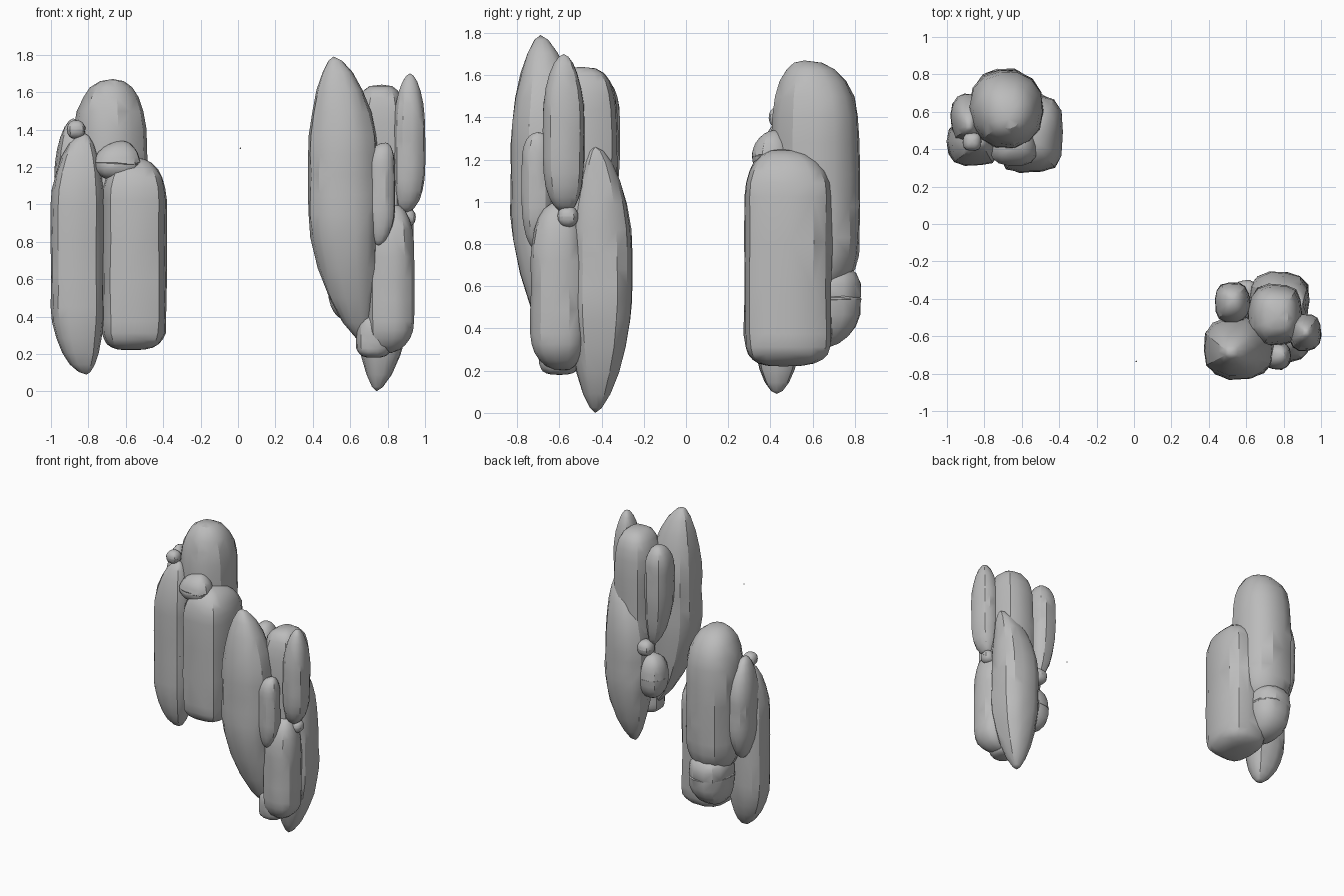
import bpy
import bmesh
import random
from math import sin, cos, pi
from mathutils import Vector

random.seed(4)
if "Cube" in bpy.data.objects:
    bpy.data.objects.remove(bpy.data.objects["Cube"], do_unlink=True)

# One plain stone colour
stone = bpy.data.materials.new("grey_stone")
stone.use_nodes = True
stone.diffuse_color = (0.5, 0.5, 0.5, 1)
stone.node_tree.nodes["Principled BSDF"].inputs["Base Color"].default_value = stone.diffuse_color

# End shapes: a low power gives a point, a high power a flat end
POINT, TAPER, ROUND, BLUNT = 1.55, 1.8, 2.2, 3.0
SIDES = 14
STEPS = 6


def signed_power(value, power):
    return abs(value) ** power * (1 if value >= 0 else -1)


def end_levels(length, power):
    """Distance from the tip and radius factor along one rounded end."""
    levels = []
    for i in range(1, STEPS + 1):
        a = i / STEPS * pi / 2
        levels.append((length * (1 - cos(a) ** (2 / power)), sin(a) ** (2 / power)))
    return levels


def finish(bm, name):
    mesh = bpy.data.meshes.new(name)
    bmesh.ops.recalc_face_normals(bm, faces=bm.faces)
    bm.to_mesh(mesh)
    bm.free()
    mesh.materials.append(stone)
    obj = bpy.data.objects.new(name, mesh)
    bpy.context.collection.objects.link(obj)
    bpy.ops.object.select_all(action="DESELECT")
    obj.select_set(True)
    bpy.context.view_layer.objects.active = obj
    bpy.ops.object.shade_smooth_by_angle(angle=pi / 6)


def rock(name, x, y, z, top=ROUND, base=ROUND, top_part=0.35, base_part=0.35,
         top_at=None, base_at=None, square=2.5):
    """A worn stone filling the box x, y, z, with its two tips placed freely."""
    height = z[1] - z[0]
    middle = Vector((sum(x) / 2, sum(y) / 2))
    half = Vector((x[1] - x[0], y[1] - y[0])) / 2
    top_tip, base_tip = Vector(top_at or middle), Vector(base_at or middle)

    # Height, radius and centre of each ring, from the bottom up
    rings = []
    for d, r in end_levels(height * base_part, base):
        rings.append((z[0] + d, r, middle.lerp(base_tip, 1 - r)))
    low, high = z[0] + height * base_part, z[1] - height * top_part
    for f in (0.33, 0.67):
        rings.append((low + (high - low) * f, 1.0, middle))
    for d, r in reversed(end_levels(height * top_part, top)):
        rings.append((z[1] - d, r, middle.lerp(top_tip, 1 - r)))

    bm = bmesh.new()
    turn = random.uniform(-0.1, 0.1)
    columns = [random.uniform(0.97, 1.03) for _ in range(SIDES)]
    loops = []
    for level, r, centre in rings:
        loop = []
        for i in range(SIDES):
            a = 2 * pi * i / SIDES + turn
            wear = r * columns[i] * random.uniform(0.975, 1.02)
            px = centre.x + half.x * wear * signed_power(cos(a), 2 / square)
            py = centre.y + half.y * wear * signed_power(sin(a), 2 / square)
            loop.append(bm.verts.new((px, py, level)))
        loops.append(loop)
    for lower, upper in zip(loops, loops[1:]):
        for i in range(SIDES):
            j = (i + 1) % SIDES
            bm.faces.new((lower[i], lower[j], upper[j], upper[i]))
    for loop, tip, level in ((loops[0], base_tip, z[0]), (loops[-1], top_tip, z[1])):
        pole = bm.verts.new((tip.x, tip.y, level))
        for i in range(SIDES):
            bm.faces.new((loop[i], loop[(i + 1) % SIDES], pole))
    bmesh.ops.triangulate(bm, faces=bm.faces)
    finish(bm, name)


def pebble(name, centre, size):
    x, y, z = [(c - size, c + size) for c in centre]
    rock(name, x, y, z, top_part=0.5, base_part=0.5)


# Rear cluster, on the -x side
rock("rear_tall_pillar", x=(-.88, -.48), y=(.4, .83), z=(.55, 1.67), top=2.4,
     base_part=.25, top_at=(-.67, .56), square=2.2)
rock("rear_outer_column", x=(-1, -.71), y=(.31, .56), z=(.09, 1.38), top=TAPER,
     base=TAPER, top_part=.3, base_part=.28, top_at=(-.82, .44), base_at=(-.81, .43))
rock("rear_block", x=(-.73, -.38), y=(.27, .69), z=(.22, 1.25), base=BLUNT,
     top_part=.22, base_part=.15, top_at=(-.55, .45), base_at=(-.58, .46), square=2.9)
rock("rear_side_sliver", x=(-.98, -.8), y=(.43, .7), z=(.68, 1.46),
     top=TAPER, base=TAPER, top_at=(-.88, .52), top_part=.4)
rock("rear_capstone", x=(-.77, -.52), y=(.31, .5), z=(1.13, 1.34),
     top=TAPER, top_part=.55, base_part=.4, top_at=(-.62, .42))
rock("rear_foot_boulder", x=(-.84, -.54), y=(.5, .83), z=(.3, .69), top=BLUNT,
     base_part=.6, base_at=(-.7, .6), top_at=(-.7, .72))
pebble("rear_pebble", (-.865, .44, 1.4), .05)

# Front cluster, on the +x side
rock("front_great_spire", x=(.37, .75), y=(-.83, -.5), z=(.25, 1.79), top=1.65,
     base=POINT, top_part=.34, base_part=.45, top_at=(.51, -.69), base_at=(.69, -.57))
rock("front_back_spire", x=(.61, .94), y=(-.57, -.25), z=(0, 1.26), top=TAPER,
     base=POINT, base_part=.42, top_part=.4, top_at=(.9, -.43), base_at=(.74, -.43))
rock("front_core_column", x=(.61, .9), y=(-.65, -.32), z=(.5, 1.64), top=BLUNT,
     top_part=.3, top_at=(.77, -.5), square=2.8)
rock("front_side_spire", x=(.83, 1), y=(-.68, -.48), z=(.95, 1.7), top=TAPER,
     top_part=.4, top_at=(.92, -.58), base_at=(.88, -.57))
rock("front_lower_column", x=(.69, .94), y=(-.74, -.48), z=(.2, 1), base_part=.22,
     top_at=(.84, -.6), base_at=(.77, -.58))
rock("front_finger", x=(.69, .84), y=(-.78, -.63), z=(.78, 1.33), base=TAPER,
     top_part=.25, top_at=(.79, -.7), base_at=(.75, -.72))
rock("front_inner_finger", x=(.43, .62), y=(-.53, -.31), z=(.8, 1.59),
     base=TAPER, top_part=.25, base_part=.55, top_at=(.53, -.41), base_at=(.58, -.4))
rock("front_inner_boulder", x=(.48, .7), y=(-.54, -.32), z=(.38, .72),
     top_part=.5, base_part=.5)
rock("front_foot_stone", x=(.63, .82), y=(-.7, -.5), z=(.18, .42), base=BLUNT)
pebble("front_inner_pebble", (.6, -.36, .79), .06)
pebble("front_side_pebble", (.9, -.56, .93), .05)

# Tiny loose chip between the clusters
pebble("loose_chip", (.013, -.735, 1.3), .004)
